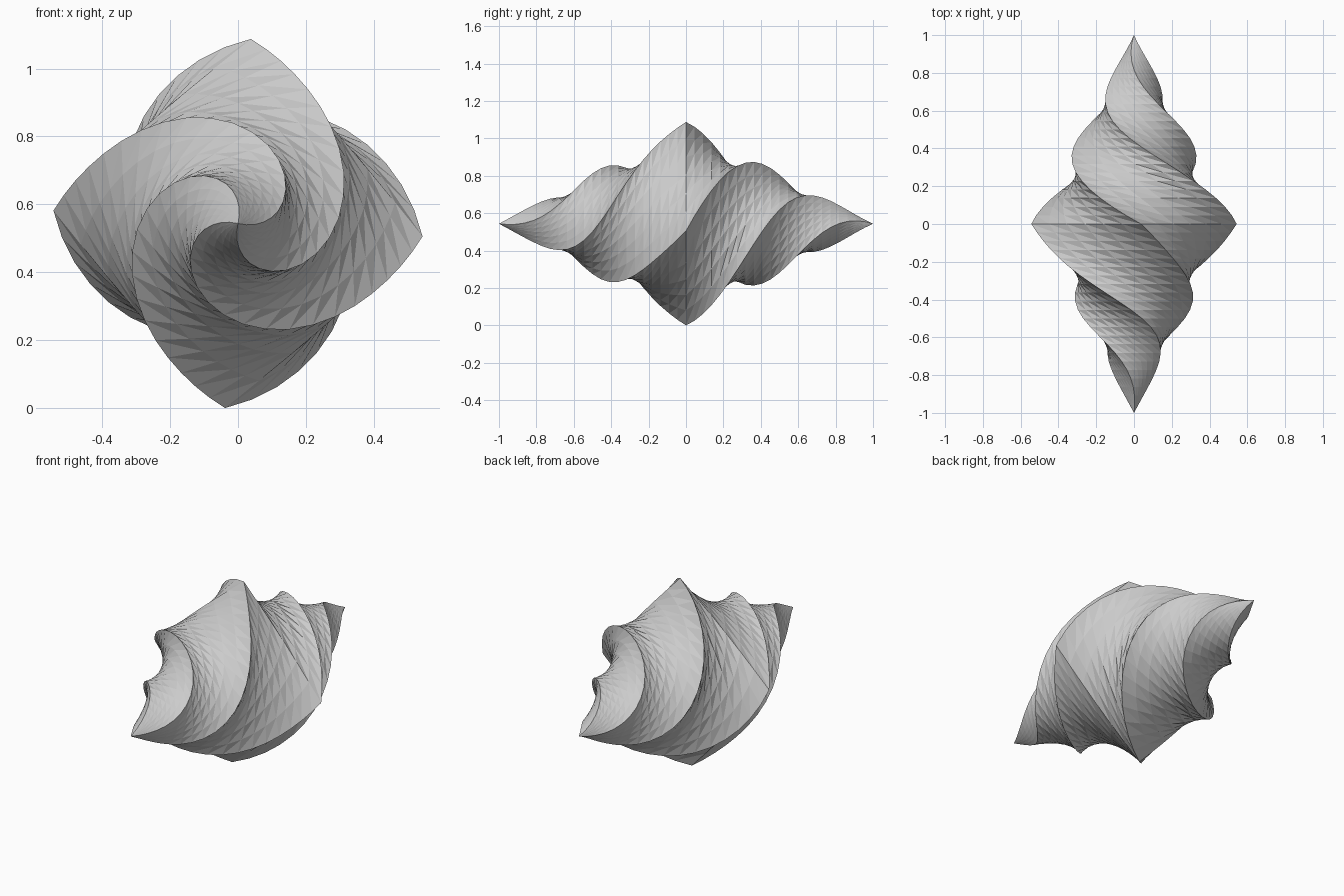
import bpy, bmesh, math
from mathutils import Vector

if "Cube" in bpy.data.objects:
    bpy.data.objects.remove(bpy.data.objects["Cube"])

R, CZ = 0.545, 0.5435      # corner radius at the middle, height of the axis
RINGS, SIDE = 22, 6        # rings per half, segments per square side


def twist(y):
    """Corner angle of the square section, eased from middle to tips."""
    t = abs(y)
    total, ease = (220, 5) if y > 0 else (190, 12)
    a = total * t - ease * math.sin(2 * math.pi * t)
    return math.radians(86 + math.copysign(a, y))


def section(y):
    """Points of one slightly bulged square, shrinking towards the tips."""
    r, a0 = R * (1 - abs(y)), twist(y)
    bulge = 0.06 * min(1, 0.3 + abs(y) / 0.2)
    pts = []
    for k in range(4):
        c0, c1 = (Vector((math.cos(a), 0, math.sin(a)))
                  for a in (a0 + k * math.pi / 2, a0 + (k + 1) * math.pi / 2))
        out = (c0 + c1).normalized()
        for s in range(SIDE):
            t = s / SIDE
            p = c0.lerp(c1, t) + out * bulge * math.sin(math.pi * t)
            pts.append(p * r + Vector((0, y, CZ)))
    return pts


# Twisted square spindle lying along y
bm = bmesh.new()
rings = [[bm.verts.new(p) for p in section(i / RINGS)]
         for i in range(-RINGS + 1, RINGS)]
n = 4 * SIDE
for a, b in zip(rings, rings[1:]):
    for j in range(n):
        k = (j + 1) % n
        bm.faces.new((a[j], a[k], b[k]))
        bm.faces.new((a[j], b[k], b[j]))

# Pointed tips
for ring, y in ((rings[0], -1), (rings[-1], 1)):
    tip = bm.verts.new((0, y, CZ))
    for j in range(n):
        bm.faces.new((ring[j], ring[(j + 1) % n], tip))
bmesh.ops.recalc_face_normals(bm, faces=bm.faces)

mesh = bpy.data.meshes.new("twisted_spindle")
bm.to_mesh(mesh)
bm.free()
grey = bpy.data.materials.new("light grey")
grey.diffuse_color = (0.6, 0.6, 0.6, 1)
grey.use_nodes = True
grey.node_tree.nodes["Principled BSDF"].inputs["Base Color"].default_value = grey.diffuse_color
mesh.materials.append(grey)
bpy.context.collection.objects.link(bpy.data.objects.new("twisted_spindle", mesh))
